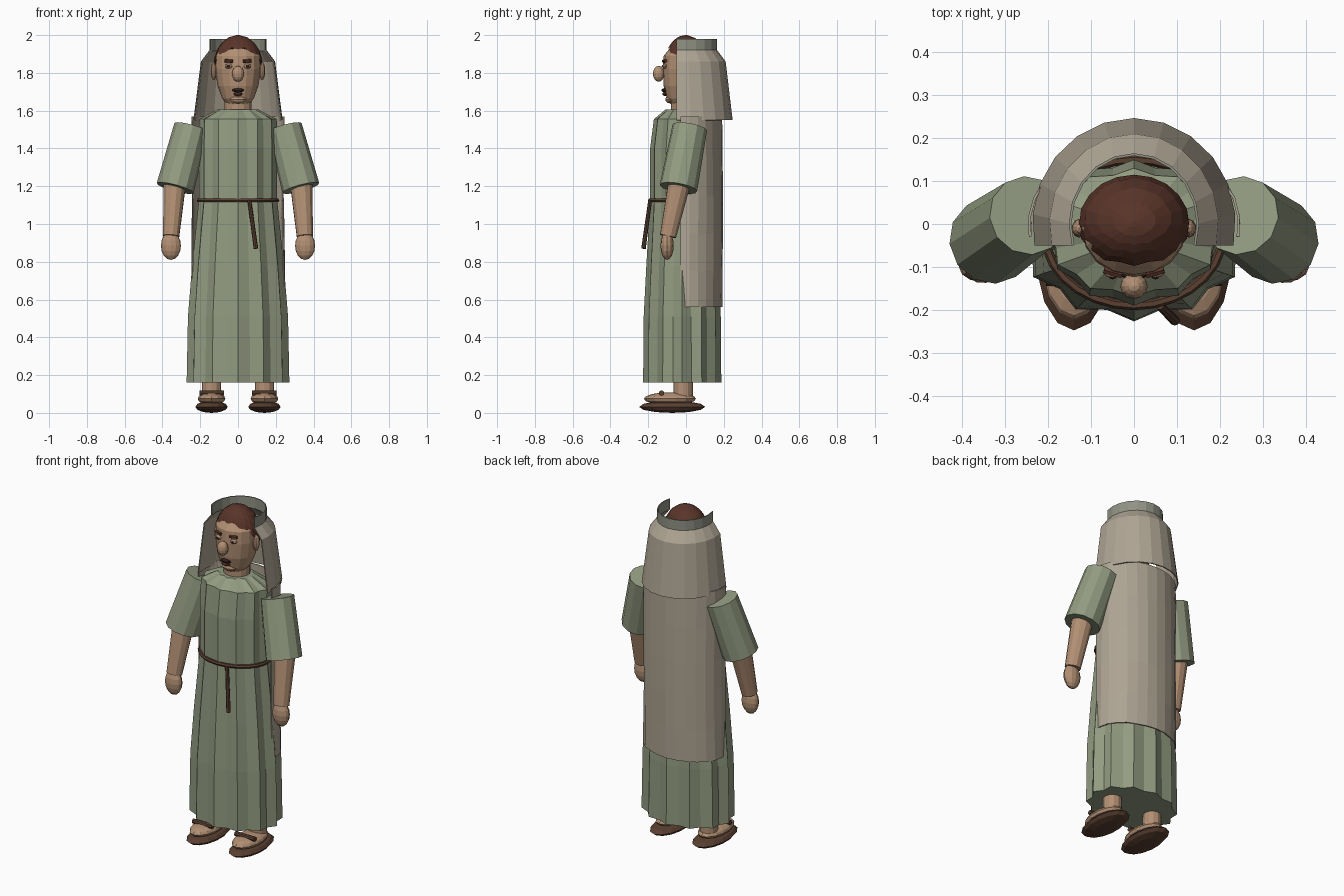
import bpy, bmesh, random
from math import sin, cos, pi, asin, sqrt
from mathutils import Vector

if "Cube" in bpy.data.objects:
    bpy.data.objects.remove(bpy.data.objects["Cube"])

random.seed(4)


def mat(name, r, g, b):
    m = bpy.data.materials.new(name)
    m.diffuse_color = (r, g, b, 1)
    m.use_nodes = True
    m.node_tree.nodes["Principled BSDF"].inputs["Base Color"].default_value = m.diffuse_color
    return m


GREEN = mat("sage_cloth", 0.29, 0.33, 0.22)
BAND = mat("grey_cloth", 0.28, 0.29, 0.23)
BEIGE = mat("beige_cloth", 0.42, 0.37, 0.29)
SKIN = mat("skin", 0.45, 0.28, 0.175)
HAIR = mat("hair", 0.10, 0.035, 0.022)
LEATHER = mat("leather", 0.10, 0.05, 0.03)
DARK = mat("dark", 0.03, 0.015, 0.012)


def finish(name, bm, m):
    bmesh.ops.recalc_face_normals(bm, faces=bm.faces)
    me = bpy.data.meshes.new(name)
    bm.to_mesh(me)
    bm.free()
    me.materials.append(m)
    ob = bpy.data.objects.new(name, me)
    bpy.context.collection.objects.link(ob)
    return ob


def loft(name, rings, m, closed=True, caps=True, thick=0):
    bm = bmesh.new()
    rows = [[bm.verts.new(p) for p in r] for r in rings]
    n = len(rows[0])
    for a, b in zip(rows, rows[1:]):
        for i in range(n if closed else n - 1):
            j = (i + 1) % n
            bm.faces.new((a[i], a[j], b[j], b[i]))
    if closed and caps:
        bm.faces.new(rows[0])
        bm.faces.new(rows[-1])
    ob = finish(name, bm, m)
    if thick:
        s = ob.modifiers.new("thickness", 'SOLIDIFY')
        s.thickness = thick
    return ob


def oval(z, rx, ry, cy=0, n=16):
    return [(rx * sin(2 * pi * i / n), cy - ry * cos(2 * pi * i / n), z) for i in range(n)]


def ball(name, c, r, m, u=12, v=8):
    bm = bmesh.new()
    bmesh.ops.create_uvsphere(bm, u_segments=u, v_segments=v, radius=1)
    for p in bm.verts:
        p.co = Vector([c[k] + p.co[k] * r[k] for k in range(3)])
    return finish(name, bm, m)


def tube(name, p, q, r1, r2, m, n=12):
    p, q = Vector(p), Vector(q)
    bm = bmesh.new()
    bmesh.ops.create_cone(bm, cap_ends=True, segments=n, radius1=r1, radius2=r2, depth=(q - p).length)
    rot = (q - p).to_track_quat('Z', 'Y')
    for v in bm.verts:
        v.co = rot @ v.co + (p + q) / 2
    return finish(name, bm, m)


def back_arc(z, rx, ry, front, n, wob=0):
    # open arc wrapping round the back, with both ends at y = front
    a0 = asin(front / ry)
    pts = []
    for i in range(n + 1):
        a = a0 + (pi - 2 * a0) * i / n
        k = 1 + random.uniform(-wob, wob)
        pts.append((rx * k * cos(a), ry * k * sin(a), z))
    return pts


# pleated robe with 12 ridges
robe = []
for z, rx, ry, k in [(0.16, .272, .207, .9), (0.51, .265, .204, .9), (0.78, .243, .19, .91),
                     (1.13, .207, .17, .92), (1.4, .207, .17, .92), (1.555, .205, .15, .92),
                     (1.605, .11, .09, .85)]:
    ring = oval(z, rx, ry, -.02, 24)
    robe.append([(x * (k if i % 2 else 1), -.02 + (y + .02) * (k if i % 2 else 1), h)
                 for i, (x, y, h) in enumerate(ring)])
loft("robe", robe, GREEN)

# back cloak, head scarf and its open band
loft("cloak", [back_arc(z, rx, ry, -.03, 14, .012) for z, rx, ry in
               [(1.57, .25, .19), (1.36, .247, .193), (1.15, .245, .195),
                (.95, .246, .196), (.75, .248, .194), (.56, .25, .19)]],
     BEIGE, closed=False, thick=.006)
loft("head_scarf", [back_arc(z, rx, ry, -.05, 12) for z, rx, ry in
                    [(1.55, .237, .247), (1.86, .197, .21), (1.92, .152, .165)]],
     BEIGE, closed=False, thick=.006)
loft("scarf_band", [back_arc(z, .152, .165, -.05, 12) for z in (1.915, 1.98)],
     BAND, closed=False, thick=.006)

# belt and hanging cord
bm = bmesh.new()
n, s = 28, 6
vs = [[bm.verts.new(((.208 + .011 * cos(2 * pi * j / s)) * sin(2 * pi * i / n),
                     -.02 - (.17 + .011 * cos(2 * pi * j / s)) * cos(2 * pi * i / n),
                     1.125 + .011 * sin(2 * pi * j / s))) for j in range(s)] for i in range(n)]
for i in range(n):
    for j in range(s):
        a, b = (i + 1) % n, (j + 1) % s
        bm.faces.new((vs[i][j], vs[a][j], vs[a][b], vs[i][b]))
finish("belt", bm, LEATHER)
tube("belt_cord", (.06, -.19, 1.125), (.095, -.225, .87), .01, .012, LEATHER, 8)

# neck and head
loft("neck", [oval(z, .074, .07, -.01, 14) for z in (1.57, 1.67)], SKIN)
loft("head", [oval(*r) for r in [(1.635, .062, .06, -.02), (1.665, .084, .083, -.018),
                                 (1.73, .108, .105, -.013), (1.82, .122, .113, -.01),
                                 (1.89, .12, .108, -.01), (1.94, .094, .078, 0), (1.985, .03, .03, 0)]], SKIN)

# hair cap with an uneven hairline
hair = []
for k in range(6):
    ring = []
    for i in range(20):
        a = 2 * pi * i / 20
        low = (1.84 - .06 * (1 - cos(a)) / 2 + .09 * max(0, cos(a)) ** .6
               + (.008 if i % 2 else -.006))
        ph = asin((low - 1.84) / .16)
        ph += (pi / 2 - .06 - ph) * k / 5
        ring.append((.13 * cos(ph) * sin(a), -.115 * cos(ph) * cos(a), 1.84 + .16 * sin(ph)))
    hair.append(ring)
loft("hair", hair, HAIR)

# face
ball("nose", (0, -.145, 1.795), (.032, .03, .042), SKIN)
ball("upper_lip", (0, -.116, 1.708), (.034, .014, .011), DARK, 10, 6)
ball("lower_lip", (0, -.112, 1.688), (.026, .014, .01), HAIR, 10, 6)
ball("chin", (0, -.082, 1.66), (.045, .028, .022), SKIN, 10, 6)

for side, s in (("left", -1), ("right", 1)):
    ball(side + "_ear", (s * .128, -.01, 1.81), (.017, .022, .048), SKIN, 10, 8)
    ball(side + "_eye", (s * .05, -.112, 1.835), (.021, .014, .013), SKIN, 10, 6)
    ball(side + "_pupil", (s * .05, -.123, 1.835), (.009, .006, .007), DARK, 8, 6)
    tube(side + "_brow", (s * .028, -.119, 1.862), (s * .07, -.107, 1.864), .009, .009, HAIR, 6)
    # arms
    tube(side + "_sleeve", (s * .247, .02, 1.51), (s * .333, -.04, 1.19), .093, .101, GREEN, 12)
    tube(side + "_forearm", (s * .333, -.03, 1.24), (s * .354, -.095, .935), .062, .044, SKIN, 12)
    ball(side + "_hand", (s * .355, -.1, .885), (.053, .035, .075), SKIN, 12, 8)
    # feet and sandals
    tube(side + "_ankle", (s * .14, -.015, .07), (s * .14, -.015, .22), .052, .05, SKIN, 12)
    ball(side + "_sole", (s * .14, -.073, .032), (.088, .175, .032), LEATHER, 14, 6)
    ball(side + "_foot", (s * .14, -.085, .075), (.075, .138, .034), SKIN, 14, 8)
    tube(side + "_strap", (s * .075, -.13, .105), (s * .205, -.13, .105), .014, .014, LEATHER, 8)
